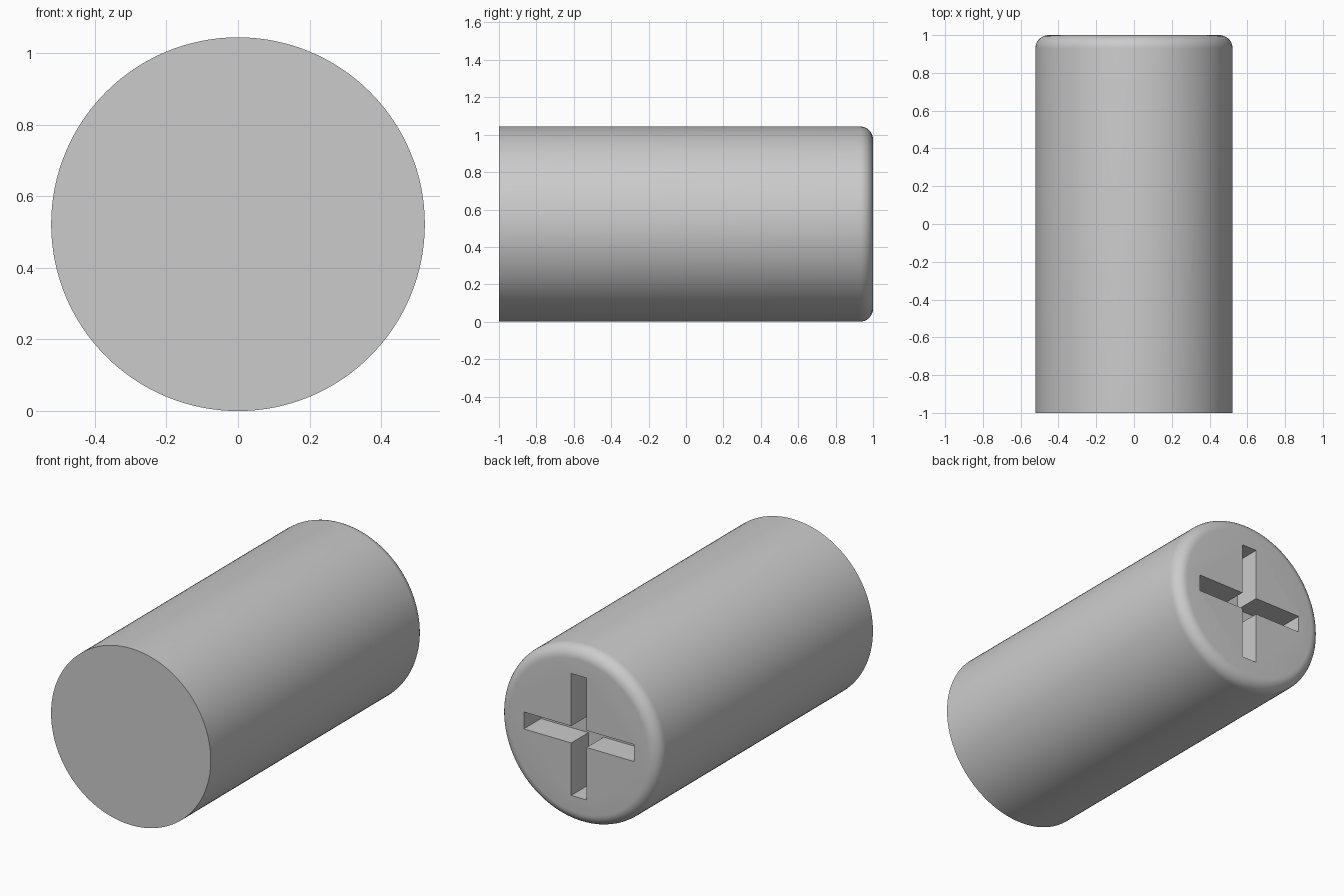
import bpy, bmesh, math
from mathutils import Matrix

RADIUS, LENGTH, ROUND = 0.522, 2.0, 0.07
SLOT_LENGTH, SLOT_WIDTH, SLOT_DEPTH = 0.72, 0.10, 0.16

cube = bpy.data.objects.get("Cube")
if cube:
    bpy.data.objects.remove(cube, do_unlink=True)

# Single grey finish
grey = bpy.data.materials.new("light_grey")
grey.use_nodes = True
grey.diffuse_color = (0.6, 0.6, 0.6, 1)
grey.node_tree.nodes["Principled BSDF"].inputs["Base Color"].default_value = grey.diffuse_color


def add_object(name, bm):
    mesh = bpy.data.meshes.new(name)
    bm.to_mesh(mesh)
    bm.free()
    mesh.materials.append(grey)
    obj = bpy.data.objects.new(name, mesh)
    bpy.context.collection.objects.link(obj)
    return obj


# Cylinder lying along y, with a rounded back rim
bm = bmesh.new()
bmesh.ops.create_cone(bm, cap_ends=True, segments=128, radius1=RADIUS, radius2=RADIUS,
                      depth=LENGTH, matrix=Matrix.Translation((0, 0, RADIUS))
                      @ Matrix.Rotation(-math.pi / 2, 4, "X"))
back_rim = [e for e in bm.edges if all(v.co.y > 0.9 for v in e.verts)]
bmesh.ops.bevel(bm, geom=back_rim, offset=ROUND, segments=8, profile=0.5, affect="EDGES")
pin_body = add_object("pin_body", bm)

# Cross-shaped recess in the back face, cut by two bars
for name, sx, sz in (("slot_cutter_across", SLOT_LENGTH, SLOT_WIDTH),
                     ("slot_cutter_upright", SLOT_WIDTH, SLOT_LENGTH)):
    bm = bmesh.new()
    bmesh.ops.create_cube(bm, size=1, matrix=Matrix.Translation((0, LENGTH / 2, RADIUS))
                          @ Matrix.Diagonal((sx, 2 * SLOT_DEPTH, sz, 1)))
    cutter = add_object(name, bm)
    cutter.hide_render = True
    cut = pin_body.modifiers.new(name, "BOOLEAN")
    cut.operation = "DIFFERENCE"
    cut.solver = "EXACT"
    cut.object = cutter
    bpy.ops.object.select_all(action="DESELECT")
    pin_body.select_set(True)
    bpy.context.view_layer.objects.active = pin_body
    bpy.ops.object.modifier_apply(modifier=name)
    bpy.data.objects.remove(cutter, do_unlink=True)

bpy.ops.object.shade_smooth_by_angle(angle=math.radians(30))
